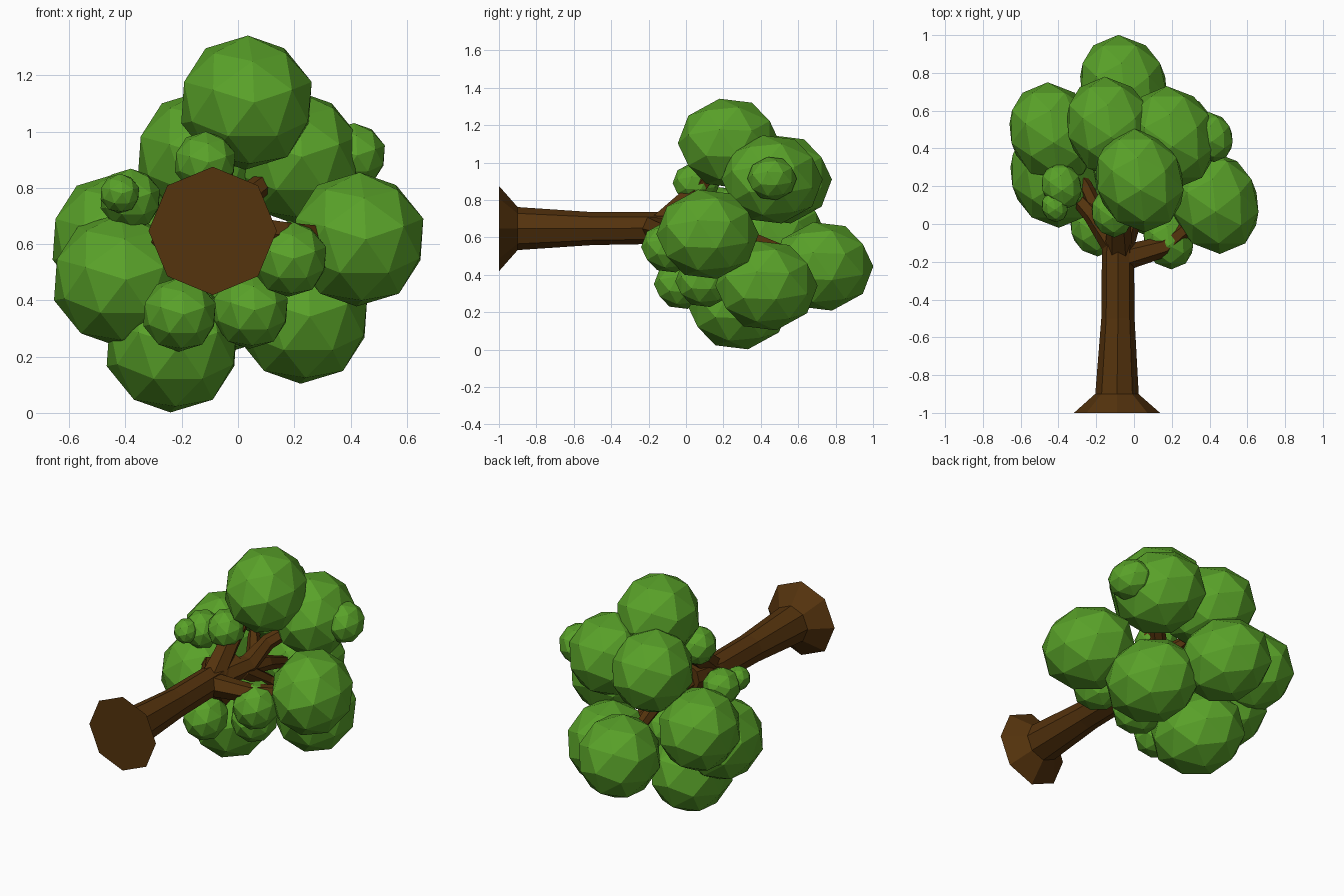
import bpy, bmesh, math
from mathutils import Vector, Matrix

if "Cube" in bpy.data.objects:
    bpy.data.objects.remove(bpy.data.objects["Cube"])


def material(name, color):
    m = bpy.data.materials.new(name)
    m.diffuse_color = color
    m.use_nodes = True
    m.node_tree.nodes["Principled BSDF"].inputs["Base Color"].default_value = m.diffuse_color
    return m


bark = material("bark", (0.09, 0.033, 0.004, 1))
leaf = material("leaf", (0.10, 0.36, 0.022, 1))


def finish(name, bm, mat):
    bmesh.ops.recalc_face_normals(bm, faces=bm.faces)
    me = bpy.data.meshes.new(name)
    bm.to_mesh(me)
    bm.free()
    me.materials.append(mat)
    ob = bpy.data.objects.new(name, me)
    bpy.context.collection.objects.link(ob)


def limb(name, path, sides):
    """Tapered faceted tube through (x, y, z, radius) points."""
    bm = bmesh.new()
    pts = [Vector(p[:3]) for p in path]
    rings = []
    for i, p in enumerate(pts):
        d = (pts[min(i + 1, len(pts) - 1)] - pts[max(i - 1, 0)]).normalized()
        u = d.cross(Vector((0, 0, 1)))
        u = u.normalized() if u.length > 0.05 else Vector((1, 0, 0))
        v = u.cross(d)
        rings.append([bm.verts.new(p + path[i][3] * (
            u * math.cos(k * math.tau / sides) + v * math.sin(k * math.tau / sides)))
            for k in range(sides)])
    for a, b in zip(rings, rings[1:]):
        for k in range(sides):
            n = (k + 1) % sides
            bm.faces.new((a[k], a[n], b[n], b[k]))
    bm.faces.new(rings[0])
    bm.faces.new(rings[-1])
    finish(name, bm, bark)


def clump(name, x, y, z, r):
    """Faceted 60-sided leaf ball, pole along y, stretched and leaning a little."""
    bm = bmesh.new()
    bmesh.ops.create_icosphere(bm, subdivisions=1, radius=1)
    bmesh.ops.poke(bm, faces=bm.faces[:])
    for v in bm.verts:
        v.co.normalize()
    points = [v.co.copy() for v in bm.verts]
    bm.clear()
    for p in points:
        bm.verts.new(p)
    bmesh.ops.convex_hull(bm, input=bm.verts[:])
    lean = Matrix.Identity(4)
    lean[0][1] = -0.10
    m = (Matrix.Translation((x, y, z)) @ lean
         @ Matrix.Diagonal((r * 1.02, r * 1.15, r * 1.02, 1))
         @ Matrix.Rotation(math.radians(-90), 4, 'X')
         @ Matrix.Rotation(math.radians(-18), 4, 'Z'))
    bm.transform(m)
    finish(name, bm, leaf)


# Trunk with flared foot
limb("trunk", [(-.09, -1, .647, .228), (-.09, -.9, .647, .115), (-.085, -.5, .647, .088),
               (-.085, -.15, .65, .085), (-.06, .06, .67, .08)], 8)

# Branches reaching into the crown
fork = (-.08, -.15, .65)
branches = [
    [(*fork, .075), (-.08, .03, .82, .06), (-.03, .2, 1.05, .035)],
    [(*fork, .07), (.0, .1, .68, .06), (.03, .25, .77, .045), (.2, .42, .9, .03)],
    [(-.06, -.18, .65, .07), (.16, -.12, .63, .055), (.28, -.02, .63, .04), (.4, .1, .62, .03)],
    [(*fork, .07), (-.22, .05, .64, .05), (-.4, .25, .52, .03)],
    [(-.18, .03, .62, .05), (-.26, .2, .6, .04), (-.42, .45, .6, .025)],
    [(*fork, .06), (-.15, .02, .5, .045), (-.22, .25, .28, .03)],
    [(.0, .05, .66, .05), (.05, .22, .55, .04), (.2, .4, .38, .025)],
    [(-.06, -.02, .66, .06), (-.02, .3, .61, .045), (-.05, .68, .47, .025)],
    [(.0, .15, .68, .045), (-.1, .3, .76, .035), (-.15, .48, .88, .025)],
]
for i, path in enumerate(branches):
    limb(f"branch_{i + 1}", path, 6)

# Large leaf clumps
large = [(.03, .23, 1.103, .238), (-.127, .51, .91, .235), (.2, .46, .91, .235),
         (.427, .115, .617, .238), (-.43, .48, .617, .235), (-.425, .25, .473, .235),
         (-.235, .28, .24, .238), (.228, .43, .342, .238), (-.055, .73, .445, .236)]
for i, c in enumerate(large):
    clump(f"leaf_clump_{i + 1}", *c)

# Small leaf clumps
small = [(.41, .46, .915, .115), (.182, -.085, .548, .135), (-.208, -.02, .35, .132),
         (.043, .1, .365, .137), (-.117, .055, .89, .11), (-.383, .2, .76, .108),
         (-.42, .09, .78, .07)]
for i, c in enumerate(small):
    clump(f"small_leaf_clump_{i + 1}", *c)
